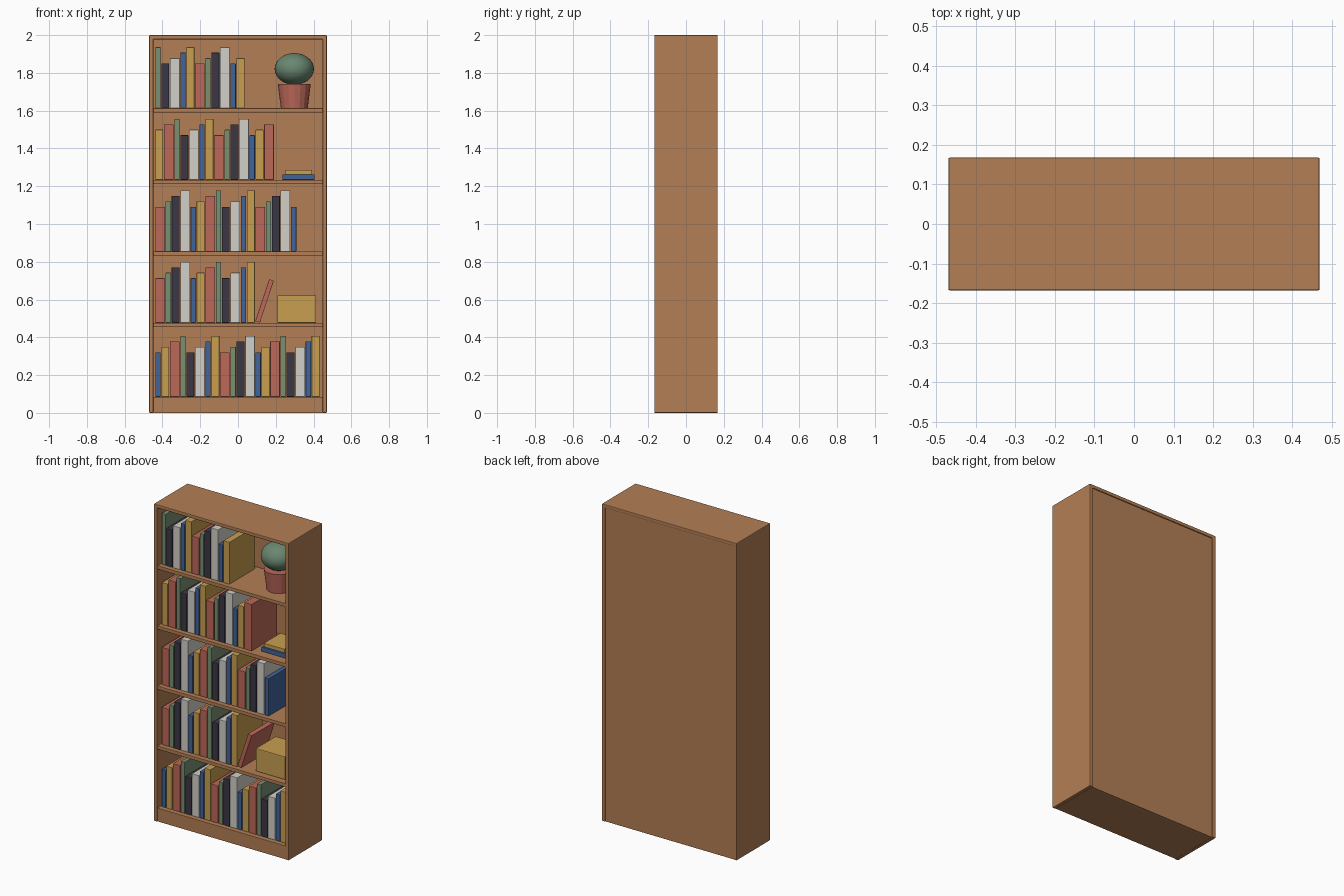
import bpy, bmesh, math
from mathutils import Matrix

if "Cube" in bpy.data.objects:
    bpy.data.objects.remove(bpy.data.objects["Cube"])


def material(name, rgb):
    m = bpy.data.materials.new(name)
    m.diffuse_color = (*rgb, 1)
    m.use_nodes = True
    m.node_tree.nodes["Principled BSDF"].inputs["Base Color"].default_value = m.diffuse_color
    return m


WOOD = material("wood", (0.45, 0.21, 0.09))
BLUE = material("blue", (0.053, 0.127, 0.33))
YELLOW = material("yellow", (0.58, 0.35, 0.08))
RED = material("red", (0.51, 0.14, 0.10))
GREEN = material("green", (0.19, 0.28, 0.17))
DARK = material("dark", (0.045, 0.038, 0.06))
WHITE = material("white", (0.65, 0.63, 0.58))
LEAF = material("leaf", (0.14, 0.24, 0.16))


def finish(name, bm, mat, bevel=0.0):
    me = bpy.data.meshes.new(name)
    bmesh.ops.recalc_face_normals(bm, faces=bm.faces[:])
    bm.to_mesh(me)
    bm.free()
    me.materials.append(mat)
    ob = bpy.data.objects.new(name, me)
    bpy.context.collection.objects.link(ob)
    if bevel:
        mod = ob.modifiers.new("edge", 'BEVEL')
        mod.width = bevel
        mod.segments = 2
        mod.limit_method = 'ANGLE'
    return ob


def box(name, lo, hi, mat, bevel=0.0):
    bm = bmesh.new()
    size = [b - a for a, b in zip(lo, hi)]
    mid = [(a + b) / 2 for a, b in zip(lo, hi)]
    bmesh.ops.create_cube(bm, size=1, matrix=Matrix.Translation(mid) @ Matrix.Diagonal((*size, 1)))
    return finish(name, bm, mat, bevel)


W, D, H, T = 0.47, 0.168, 2.0, 0.022
IN = W - T
BACK = 0.15

# frame: sides and top as one inverted U profile, extruded front to back
bm = bmesh.new()
profile = [(-W, 0), (-W, H), (W, H), (W, 0), (IN, 0), (IN, H - T), (-IN, H - T), (-IN, 0)]
face = bm.faces.new([bm.verts.new((x, -D, z)) for x, z in profile])
ext = bmesh.ops.extrude_face_region(bm, geom=[face])
bmesh.ops.translate(bm, vec=(0, 2 * D, 0),
                    verts=[v for v in ext["geom"] if isinstance(v, bmesh.types.BMVert)])
finish("frame", bm, WOOD, 0.004)

# back panel, plinth base and shelves
box("back_panel", (-IN, BACK, 0), (IN, 0.162, H - T), WOOD)
FLOORS = [0.085, 0.477, 0.855, 1.234, 1.613]
box("plinth_base", (-IN, -0.163, 0), (IN, BACK, FLOORS[0]), WOOD, 0.002)
for i, z in enumerate(FLOORS[1:], 1):
    box(f"shelf_{i}", (-IN, -0.163, z - T), (IN, BACK, z), WOOD, 0.002)

# standing books: repeating cycles of colour, thickness and height
THICK = {BLUE: 0.028, GREEN: 0.028, YELLOW: 0.042, DARK: 0.042, RED: 0.051, WHITE: 0.051}
COLORS = [BLUE, YELLOW, RED, GREEN, DARK, WHITE]
HEIGHTS = [0.236, 0.265, 0.294, 0.323]
ROWS = [(20, 0, 0), (12, 2, 0), (17, 2, 0), (14, 1, 1), (11, 3, 3)]
for r, (count, c0, h0) in enumerate(ROWS):
    x = -0.438
    for i in range(count):
        mat = COLORS[(c0 + i) % 6]
        w = THICK[mat]
        box(f"book_{r + 1}_{i + 1}", (x, -0.135, FLOORS[r]),
            (x + w, 0.12, FLOORS[r] + HEIGHTS[(h0 + i) % 4]), mat, 0.002)
        x += w + 0.0039

# leaning book, pivoting on its lower right edge
lean = box("leaning_book", (-0.026, -0.135, 0), (0, 0.1, 0.235), RED, 0.002)
lean.rotation_euler = (0, 0.32, 0)
lean.location = (0.116, 0, FLOORS[1])

# storage box and flat books
box("storage_box", (0.209, -0.122, FLOORS[1]), (0.413, 0.078, 0.622), YELLOW, 0.004)
box("flat_book_lower", (0.235, -0.105, FLOORS[3]), (0.405, 0.085, 1.262), BLUE, 0.002)
box("flat_book_upper", (0.248, -0.098, 1.262), (0.392, 0.07, 1.286), YELLOW, 0.002)

# plant pot, tapered
PX, PY = 0.298, -0.018
bm = bmesh.new()
bmesh.ops.create_cone(bm, cap_ends=True, segments=16, radius1=0.071, radius2=0.087, depth=0.127,
                      matrix=Matrix.Translation((PX, PY, FLOORS[4] + 0.0635)))
finish("plant_pot", bm, RED)

# rounded foliage
bm = bmesh.new()
bmesh.ops.create_uvsphere(bm, u_segments=32, v_segments=16, radius=1,
                          matrix=Matrix.Translation((PX, PY, 1.821)) @ Matrix.Diagonal((0.104, 0.104, 0.084, 1)))
for f in bm.faces:
    f.smooth = True
finish("plant_foliage", bm, LEAF)
